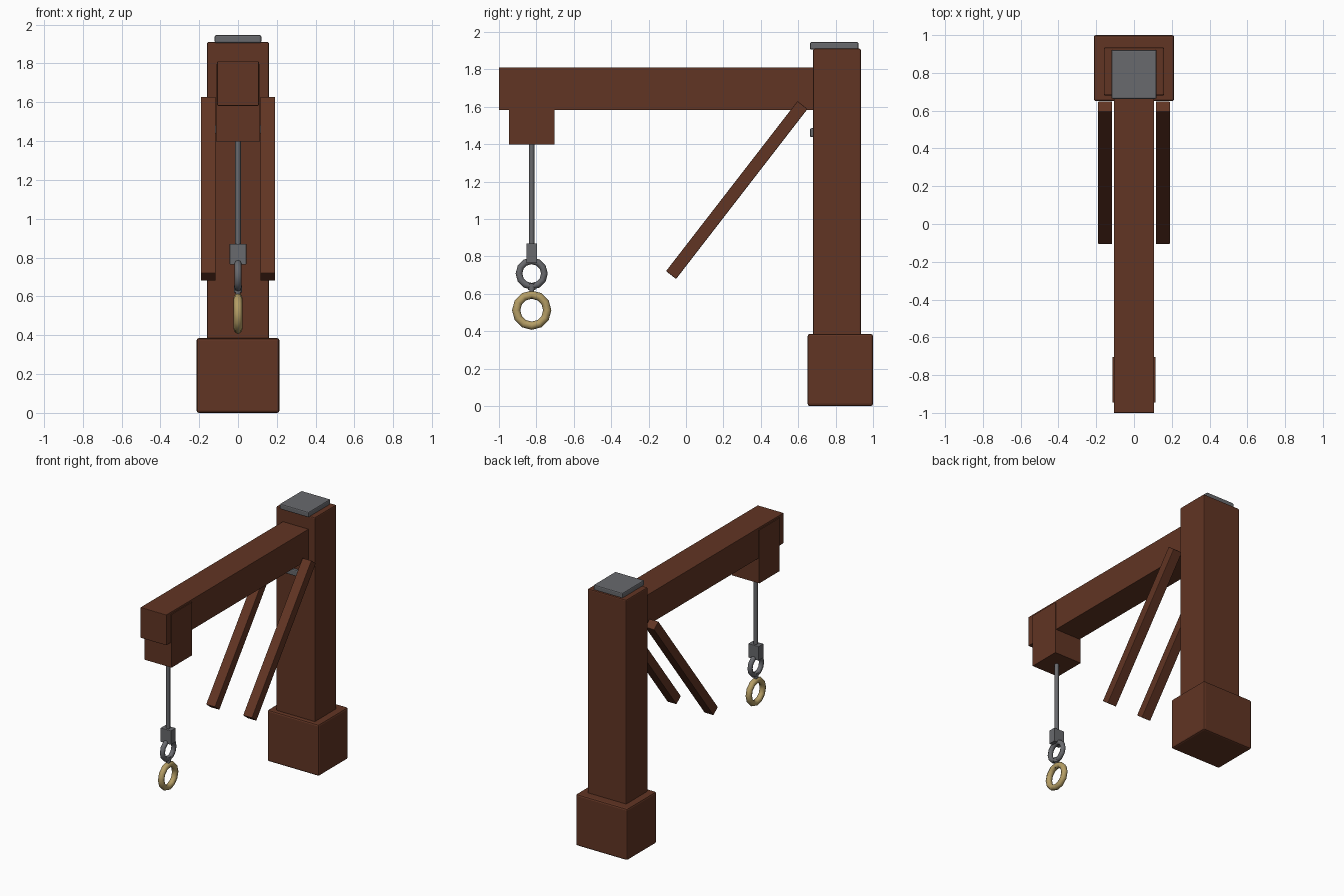
import bpy, math
from mathutils import Vector

if "Cube" in bpy.data.objects:
    bpy.data.objects.remove(bpy.data.objects["Cube"])


def material(name, rgb):
    m = bpy.data.materials.new(name)
    m.diffuse_color = (*rgb, 1)
    m.use_nodes = True
    m.node_tree.nodes["Principled BSDF"].inputs["Base Color"].default_value = m.diffuse_color
    return m


WOOD = material("brown_wood", (0.12, 0.035, 0.017))
IRON = material("grey_iron", (0.14, 0.142, 0.153))
BRASS = material("pale_brass", (0.46, 0.34, 0.13))


def box(name, lo, hi, mat, bevel=0.0):
    """Box between two corners, with optional softened edges."""
    lo, hi = Vector(lo), Vector(hi)
    bpy.ops.mesh.primitive_cube_add(size=1, location=(lo + hi) / 2)
    ob = bpy.context.object
    ob.name = name
    ob.scale = hi - lo
    bpy.ops.object.transform_apply(location=False, rotation=False, scale=True)
    ob.data.materials.append(mat)
    if bevel:
        mod = ob.modifiers.new("soft_edges", 'BEVEL')
        mod.width = bevel
        mod.segments = 2
    return ob


def rod(name, y, z0, z1, r, mat, sides=8):
    bpy.ops.mesh.primitive_cylinder_add(vertices=sides, radius=r, depth=z1 - z0,
                                        location=(0, y, (z0 + z1) / 2))
    ob = bpy.context.object
    ob.name = name
    ob.data.materials.append(mat)
    bpy.ops.object.shade_smooth_by_angle(angle=math.radians(50))


def ring(name, y, z, major, minor, mat, segments=12):
    """Ring standing in the side (y-z) plane."""
    bpy.ops.mesh.primitive_torus_add(major_radius=major, minor_radius=minor,
                                     major_segments=segments, minor_segments=8,
                                     location=(0, y, z),
                                     rotation=(0, math.pi / 2, 0))
    ob = bpy.context.object
    ob.name = name
    ob.data.materials.append(mat)
    bpy.ops.object.shade_smooth_by_angle(angle=math.radians(50))


# Post with its footing
box("footing", (-0.213, 0.65, 0), (0.213, 1.0, 0.385), WOOD, 0.012)
box("post", (-0.16, 0.68, 0.3), (0.16, 0.935, 1.91), WOOD, 0.008)

# Iron plates: on top of the post and in its front face
for name, z0, z1 in (("top_plate", 1.905, 1.946), ("front_plate", 1.437, 1.485)):
    box(name, (-0.12, 0.663, z0), (0.12, 0.922, z1), IRON, 0.008)

# Arm and the block at its end
box("arm", (-0.107, -1.0, 1.582), (0.107, 0.72, 1.81), WOOD, 0.003)
box("end_block", (-0.113, -0.946, 1.397), (0.113, -0.704, 1.795), WOOD)

# Slanted braces on both sides
top, bottom = Vector((0, 0.623, 1.609)), Vector((0, -0.08, 0.70))
axis = top - bottom
for side, name in ((-1, "left_brace"), (1, "right_brace")):
    h = axis.length / 2
    brace = box(name, (-0.0375, -0.034, -h), (0.0375, 0.034, h), WOOD, 0.004)
    brace.location = (top + bottom) / 2 + Vector((side * 0.153, 0, 0))
    brace.rotation_euler = (-math.atan2(axis.y, axis.z), 0, 0)

# Hanging rod, clamp and rings
HY = -0.825
rod("hanging_rod", HY, 0.85, 1.42, 0.0145, IRON)
box("clamp", (-0.043, HY - 0.028, 0.765), (0.043, HY + 0.028, 0.87), IRON, 0.002)
ring("iron_ring", HY, 0.708, 0.068, 0.018, IRON)
rod("link_collar", HY, 0.62, 0.655, 0.02, IRON)
rod("link_pin", HY, 0.575, 0.64, 0.013, IRON)
ring("brass_ring", HY, 0.512, 0.083, 0.022, BRASS)
